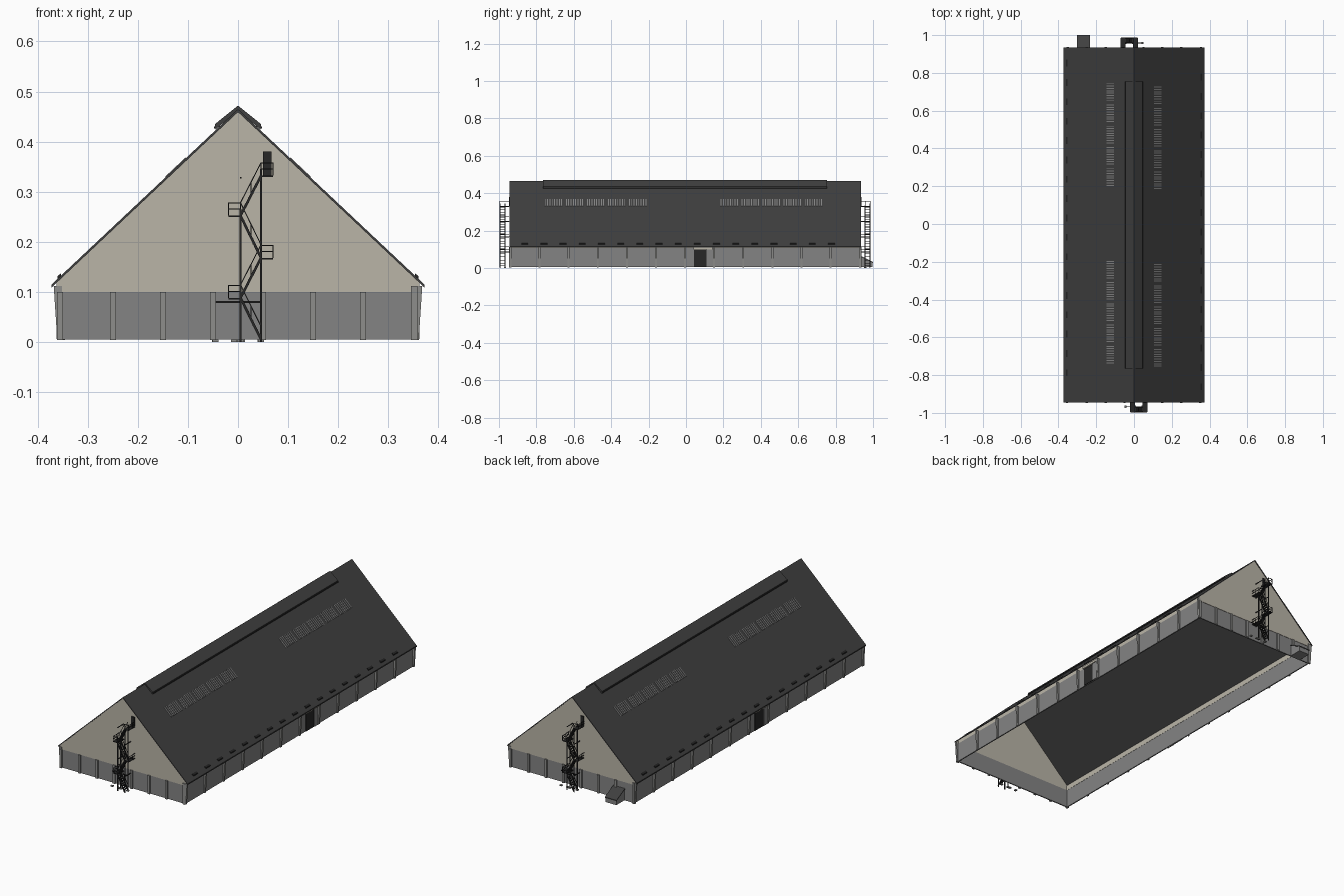
import bpy, bmesh, math
from mathutils import Vector, Matrix

old = bpy.data.objects.get("Cube")
if old:
    bpy.data.objects.remove(old, do_unlink=True)


def material(name, r, g, b):
    m = bpy.data.materials.new(name)
    m.use_nodes = True
    m.diffuse_color = (r, g, b, 1)
    m.node_tree.nodes["Principled BSDF"].inputs["Base Color"].default_value = (r, g, b, 1)
    return m


ROOF = material("dark roofing", 0.05, 0.05, 0.05)
TAN = material("tan cladding", 0.49, 0.46, 0.39)
GREY = material("grey concrete", 0.23, 0.23, 0.23)
PALE = material("pale grey concrete", 0.27, 0.27, 0.26)
STEEL = material("black steel", 0.02, 0.02, 0.02)
GLASS = material("grey skylight", 0.24, 0.24, 0.24)

MID = -0.005            # middle of the hall along y
Y0, Y1 = -0.945, 0.935  # roof ends
EAVE, EAVE_Z, RIDGE_Z = 0.372, 0.115, 0.465
SLOPE = (RIDGE_Z - EAVE_Z) / EAVE


def roof_z(x):
    return RIDGE_Z - SLOPE * abs(x)


def box(bm, lo, hi):
    lo, hi = Vector(lo), Vector(hi)
    bmesh.ops.create_cube(bm, size=1, matrix=Matrix.Translation((lo + hi) / 2)
                          @ Matrix.Diagonal((*(hi - lo), 1)))


def bar(bm, p, q, w=0.003):
    p, q = Vector(p), Vector(q)
    d = q - p
    bmesh.ops.create_cube(bm, size=1, matrix=Matrix.Translation((p + q) / 2)
                          @ d.to_track_quat('Z', 'Y').to_matrix().to_4x4()
                          @ Matrix.Diagonal((w, w, d.length, 1)))


def prism(bm, outline, y0, y1):
    """Extrude an x-z outline along y."""
    face = bm.faces.new([bm.verts.new((x, y0, z)) for x, z in outline])
    out = bmesh.ops.extrude_face_region(bm, geom=[face])
    verts = [v for v in out["geom"] if isinstance(v, bmesh.types.BMVert)]
    bmesh.ops.translate(bm, verts=verts, vec=(0, y1 - y0, 0))


def finish(name, bm, mat, twin=None):
    """Make the object; twin names a copy turned half a circle about the middle."""
    bmesh.ops.recalc_face_normals(bm, faces=bm.faces)
    me = bpy.data.meshes.new(name)
    bm.to_mesh(me)
    bm.free()
    me.materials.append(mat)
    ob = bpy.data.objects.new(name, me)
    bpy.context.collection.objects.link(ob)
    if twin:
        other = bpy.data.objects.new(twin, me)
        other.location = (0, 2 * MID, 0)
        other.rotation_euler = (0, 0, math.pi)
        bpy.context.collection.objects.link(other)
    return ob


# Roof sheets
T = 0.006
bm = bmesh.new()
prism(bm, [(-EAVE, EAVE_Z), (0, RIDGE_Z), (EAVE, EAVE_Z), (EAVE, EAVE_Z - T),
           (0, RIDGE_Z - T), (-EAVE, EAVE_Z - T)], Y0, Y1)
finish("roof", bm, ROOF)

# Raised ridge vent
bm = bmesh.new()
prism(bm, [(-0.045, 0.424), (-0.046, 0.435), (0, 0.472), (0.046, 0.435),
           (0.045, 0.424), (0, 0.463)], -0.765, 0.755)
finish("ridge_vent", bm, ROOF)
bm = bmesh.new()
for s in (-1, 1):
    bar(bm, (s * 0.046, -0.765, 0.428), (s * 0.046, 0.755, 0.428), 0.004)
finish("ridge_vent_edges", bm, STEEL)

# Slatted skylights in two runs per slope
bm = bmesh.new()
for start, end in ((-0.755, -0.2), (0.185, 0.75)):
    n = int((end - start) / 0.0125)
    for i in range(n):
        if i % 9 == 8:
            continue
        y = start + i * 0.0125
        prism(bm, [(x, roof_z(x) + h) for x, h in
                   ((0.105, 0), (0.105, 0.002), (0.145, 0.002), (0.145, 0))], y, y + 0.005)
finish("skylight_left", bm, GLASS, "skylight_right")

# Snow guards above the eaves
bm = bmesh.new()
for i in range(17):
    y = -0.88 + i * 0.1025
    prism(bm, [(x, roof_z(x) + h) for x, h in
               ((0.353, 0), (0.353, 0.005), (0.36, 0.005), (0.36, 0))], y, y + 0.036)
finish("snow_guards_left", bm, STEEL, "snow_guards_right")

# Gable walls
bm = bmesh.new()
gx = 0.362
prism(bm, [(-gx, 0.1), (-gx, roof_z(gx) - 0.004), (0, RIDGE_Z - 0.004),
           (gx, roof_z(gx) - 0.004), (gx, 0.1)], Y0 + 0.003, Y0 + 0.009)
finish("front_gable", bm, TAN, "back_gable")

# Concrete base walls
bm = bmesh.new()
box(bm, (-0.356, Y0 + 0.005, 0.005), (0.356, Y0 + 0.011, 0.1))
finish("front_base_wall", bm, GREY, "back_base_wall")
bm = bmesh.new()
box(bm, (0.35, Y0 + 0.006, 0.005), (0.356, Y1 - 0.006, 0.106))
finish("left_base_wall", bm, GREY, "right_base_wall")
bm = bmesh.new()
box(bm, (0.349, Y0 + 0.006, 0.1), (0.354, Y1 - 0.006, 0.127))
finish("left_upper_wall", bm, TAN, "right_upper_wall")

# Tapered buttresses along the sides, flat piers on the ends
bm = bmesh.new()
for i in range(13):
    y = Y0 + 0.001 + i * (Y1 - Y0 - 0.012) / 12
    prism(bm, [(0.351, 0.004), (0.361, 0.004), (0.368, EAVE_Z - 0.003), (0.351, EAVE_Z - 0.003)],
          y, y + 0.01)
finish("left_buttresses", bm, PALE, "right_buttresses")
bm = bmesh.new()
for i in range(-3, 4):
    x = i * 0.1 - 0.05 if i > -3 else -0.355
    box(bm, (x - 0.006, Y0 - 0.002, 0.004), (x + 0.006, Y0 + 0.006, 0.1))
box(bm, (0.345, Y0 - 0.002, 0.004), (0.358, Y0 + 0.006, 0.112))
finish("front_piers", bm, PALE, "back_piers")

# Side doors with lintels
bm = bmesh.new()
box(bm, (0.355, 0.043, 0.006), (0.36, 0.11, 0.098))
finish("left_door", bm, STEEL, "right_door")
bm = bmesh.new()
box(bm, (0.354, 0.04, 0.1), (0.366, 0.142, 0.112))
finish("left_door_lintel", bm, TAN, "right_door_lintel")
bm = bmesh.new()
box(bm, (0.354, 0.112, 0.006), (0.362, 0.14, 0.1))
finish("left_door_jamb", bm, GREY, "right_door_jamb")

# Zigzag fire escape
NEAR, FAR = -0.968, -0.995
LOW, HIGH = 0.005, 0.046
levels = [0.005, 0.088, 0.168, 0.252, 0.332]
bm = bmesh.new()
for y in (NEAR, FAR + 0.002):
    bar(bm, (LOW, y, 0), (LOW, y, 0.265), 0.004)
    bar(bm, (HIGH, y, 0), (HIGH, y, 0.345), 0.004)
for i in range(4):
    a, b = (HIGH, LOW) if i % 2 == 0 else (LOW, HIGH)
    za, zb = levels[i], levels[i + 1]
    for y in (NEAR, FAR):
        bar(bm, (a, y, za), (b, y, zb), 0.005)
        bar(bm, (a, y, za + 0.026), (b, y, zb + 0.026), 0.002)
        bar(bm, ((a + b) / 2, y, (za + zb) / 2), ((a + b) / 2, y, (za + zb) / 2 + 0.026), 0.002)
    for k in range(1, 9):
        t = k / 9
        x, z = a + (b - a) * t, za + (zb - za) * t
        box(bm, (x - 0.003, FAR, z - 0.001), (x + 0.003, NEAR, z + 0.001))
    # Landing with its guard rail
    tip = b + (0.024 if b == HIGH else -0.024)
    box(bm, (min(b, tip), FAR - 0.002, zb - 0.003), (max(b, tip), Y0, zb))
    for h in (0.013, 0.025):
        bar(bm, (b, FAR, zb + h), (tip, FAR, zb + h), 0.002)
        bar(bm, (tip, FAR, zb + h), (tip, Y0, zb + h), 0.002)
    for x, y in ((tip, FAR), (tip, NEAR), (b, FAR)):
        bar(bm, (x, y, zb), (x, y, zb + 0.025), 0.002)
bar(bm, (-0.045, NEAR, 0.08), (0.046, NEAR, 0.08), 0.004)
for z in levels[1:]:
    for x in (LOW, HIGH):
        bar(bm, (x, FAR, z - 0.004), (x, Y0, z - 0.004), 0.003)
finish("front_fire_escape", bm, STEEL, "back_fire_escape")
bm = bmesh.new()
box(bm, (0.05, Y0 - 0.002, 0.332), (0.067, Y0 + 0.004, 0.38))
finish("front_escape_door", bm, STEEL, "back_escape_door")
bm = bmesh.new()
for x in (-0.045, -0.008, LOW, HIGH):
    box(bm, (x - 0.006, NEAR - 0.006, 0), (x + 0.006, NEAR + 0.006, 0.005))
finish("front_footings", bm, PALE, "back_footings")

# Sloping cellar hatch at the back
bm = bmesh.new()
box(bm, (-0.298, Y1 - 0.005, 0.005), (-0.237, 0.997, 0.062))
for v in bm.verts:
    if v.co.z > 0.05 and v.co.y > 0.95:
        v.co.z = 0.028
finish("cellar_hatch_base", bm, GREY)
bm = bmesh.new()
box(bm, (-0.301, Y1 - 0.005, 0.062), (-0.234, 1.0, 0.067))
for v in bm.verts:
    if v.co.y > 0.95:
        v.co.z -= 0.035
finish("cellar_hatch_lid", bm, ROOF)
